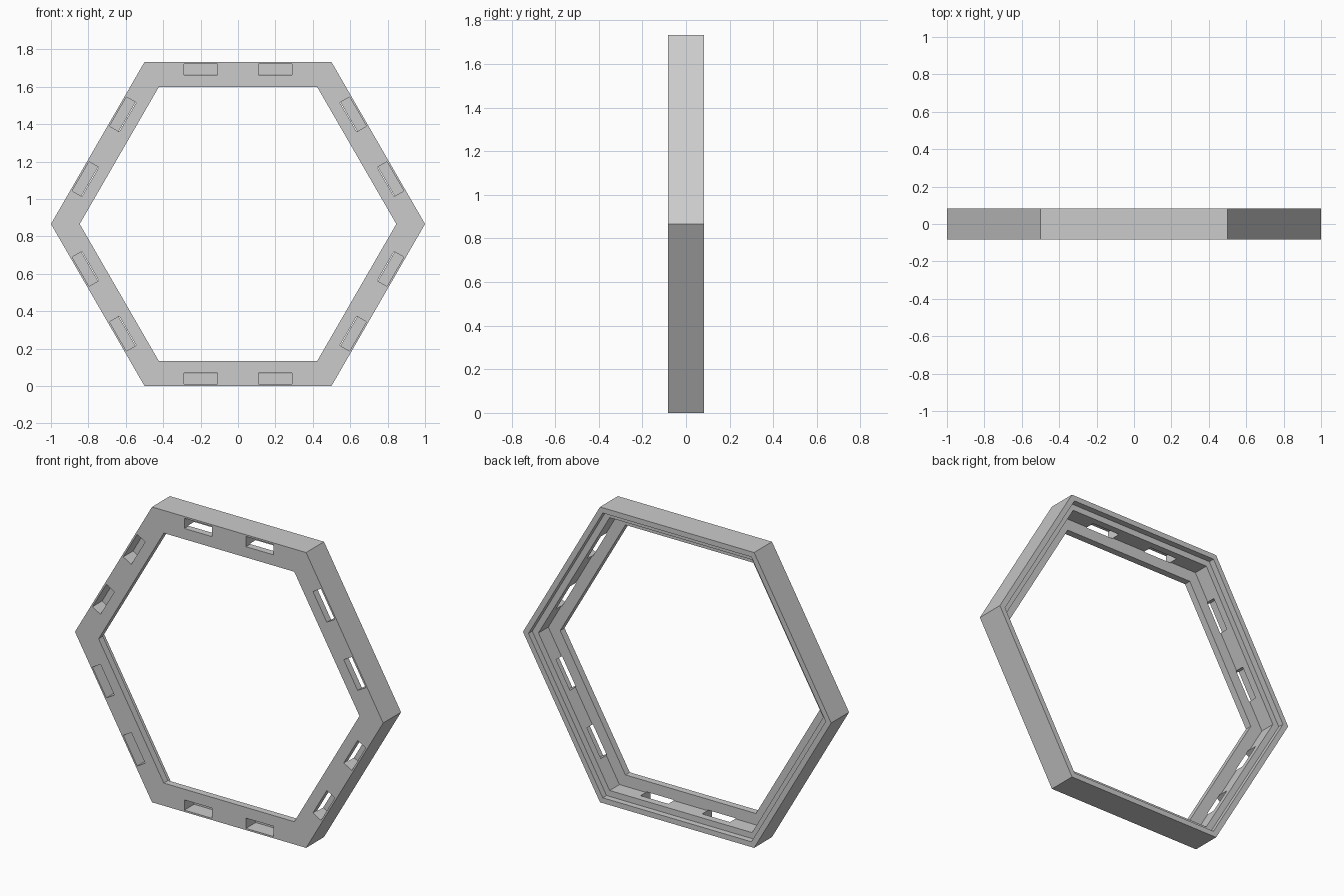
import bpy, bmesh, math
from mathutils import Matrix

cube = bpy.data.objects.get("Cube")
if cube:
    bpy.data.objects.remove(cube, do_unlink=True)

SIDES = 6
OUTER = math.sqrt(3) / 2      # distance from centre to the outer flats
HALF = 0.083                  # half of the frame depth
PLATE = 0.04                  # front flange thickness
LIP = 0.035                   # depth of the rear rebate
SLOT_IN, SLOT_OUT, SLOT_DEPTH = 0.796, 0.856, 0.09

grey = bpy.data.materials.new("plain grey")
grey.use_nodes = True
colour = (0.6, 0.6, 0.6, 1)
grey.diffuse_color = colour
grey.node_tree.nodes["Principled BSDF"].inputs["Base Color"].default_value = colour


def make_object(name, bm):
    bmesh.ops.recalc_face_normals(bm, faces=bm.faces)
    mesh = bpy.data.meshes.new(name)
    bm.to_mesh(mesh)
    bm.free()
    mesh.materials.append(grey)
    obj = bpy.data.objects.new(name, mesh)
    bpy.context.collection.objects.link(obj)
    return obj


# Stepped L-shaped section (distance from centre, y) swept around the hexagon
section = [
    (OUTER, -HALF), (0.733, -HALF), (0.733, -HALF + PLATE),
    (0.80, -HALF + PLATE), (0.80, HALF - LIP), (0.835, HALF - LIP),
    (0.835, HALF), (OUTER, HALF),
]
bm = bmesh.new()
rings = []
for i in range(SIDES):
    a = i * math.tau / SIDES
    k = 1 / math.cos(math.pi / SIDES)
    rings.append([bm.verts.new((r * k * math.cos(a), y, OUTER + r * k * math.sin(a)))
                  for r, y in section])
for i, ring in enumerate(rings):
    following = rings[(i + 1) % SIDES]
    for j in range(len(section)):
        n = (j + 1) % len(section)
        bm.faces.new((ring[j], ring[n], following[n], following[j]))
frame = make_object("hexagonal_frame", bm)

# Slot cutters: two per side, entering from the front
bm = bmesh.new()
front = -HALF - 0.05
back = -HALF + SLOT_DEPTH
for i in range(SIDES):
    turn = Matrix.Translation((0, 0, OUTER)) @ Matrix.Rotation(i * math.tau / SIDES, 4, 'Y')
    for x in (-0.2, 0.2):
        place = Matrix.Translation((x, (front + back) / 2, (SLOT_IN + SLOT_OUT) / 2))
        size = Matrix.Diagonal((0.18, back - front, SLOT_OUT - SLOT_IN, 1))
        bmesh.ops.create_cube(bm, size=1, matrix=turn @ place @ size)
cutter = make_object("slot_cutters", bm)
cutter.hide_render = True
cutter.hide_viewport = True
cutter.display_type = 'WIRE'

cut = frame.modifiers.new("slots", 'BOOLEAN')
cut.operation = 'DIFFERENCE'
cut.solver = 'EXACT'
cut.object = cutter
